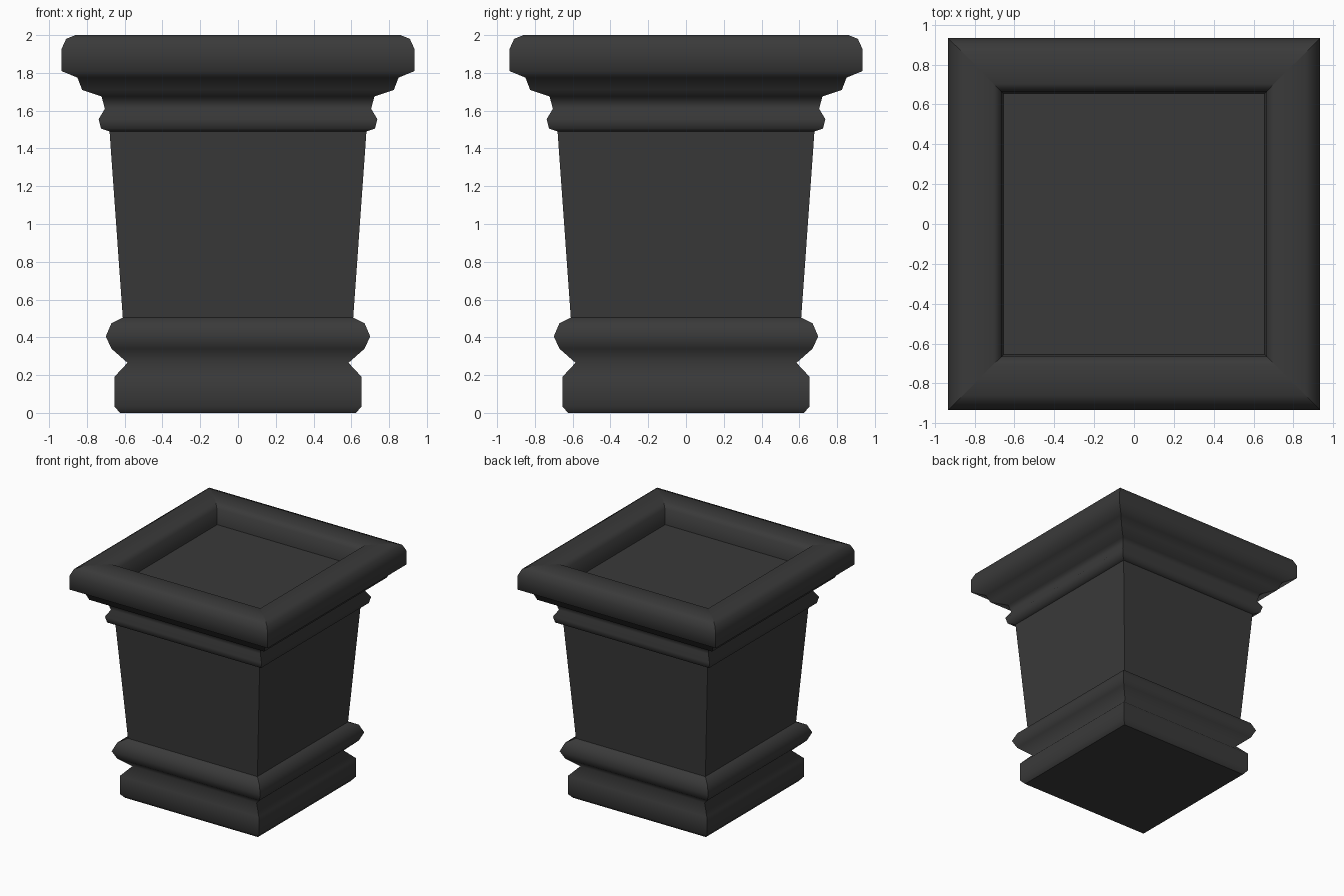
import bpy
import bmesh

cube = bpy.data.objects.get("Cube")
if cube:
    bpy.data.objects.remove(cube, do_unlink=True)

# One dark grey finish for the whole planter
grey = bpy.data.materials.new("charcoal_grey")
grey.use_nodes = True
colour = (0.042, 0.042, 0.042, 1)
grey.diffuse_color = colour
grey.node_tree.nodes["Principled BSDF"].inputs["Base Color"].default_value = colour

CORNERS = [(-1, -1), (1, -1), (1, 1), (-1, 1)]


def square_moulding(name, profile, cap_start=False, cap_end=False):
    """Sweep a (half width, height) profile round a square with mitred corners."""
    bm = bmesh.new()
    rings = [[bm.verts.new((sx * r, sy * r, z)) for sx, sy in CORNERS]
             for r, z in profile]
    for low, high in zip(rings, rings[1:]):
        for i in range(4):
            j = (i + 1) % 4
            bm.faces.new((low[i], low[j], high[j], high[i])).smooth = True
        # Keep the mitres crisp while the moulding itself shades smoothly
        for a, b in zip(low, high):
            bm.edges.get((a, b)).smooth = False
    for wanted, ring in ((cap_start, rings[0][::-1]), (cap_end, rings[-1])):
        if wanted:
            for edge in bm.faces.new(ring).edges:
                edge.smooth = False
    mesh = bpy.data.meshes.new(name)
    bm.to_mesh(mesh)
    bm.free()
    mesh.materials.append(grey)
    obj = bpy.data.objects.new(name, mesh)
    bpy.context.collection.objects.link(obj)
    return obj


# Plinth, waist groove and rounded band
square_moulding("base", [
    (0.625, 0), (0.655, 0.035), (0.655, 0.19), (0.585, 0.265), (0.67, 0.34),
    (0.70, 0.405), (0.67, 0.475), (0.61, 0.505)], cap_start=True)

# Tapered wall
square_moulding("body", [(0.61, 0.505), (0.68, 1.49)])

# Collar, stepped cornice, rolled rim and inner wall down to the recessed floor
square_moulding("rim", [
    (0.68, 1.49), (0.725, 1.505), (0.738, 1.555), (0.705, 1.61), (0.722, 1.675),
    (0.825, 1.71), (0.85, 1.775), (0.935, 1.81), (0.935, 1.925), (0.91, 1.98),
    (0.86, 2.0), (0.705, 2.0), (0.665, 1.96), (0.655, 1.83)])

# Recessed floor inside the rim
square_moulding("floor", [(0.655, 1.82), (0.655, 1.83)], cap_end=True)
